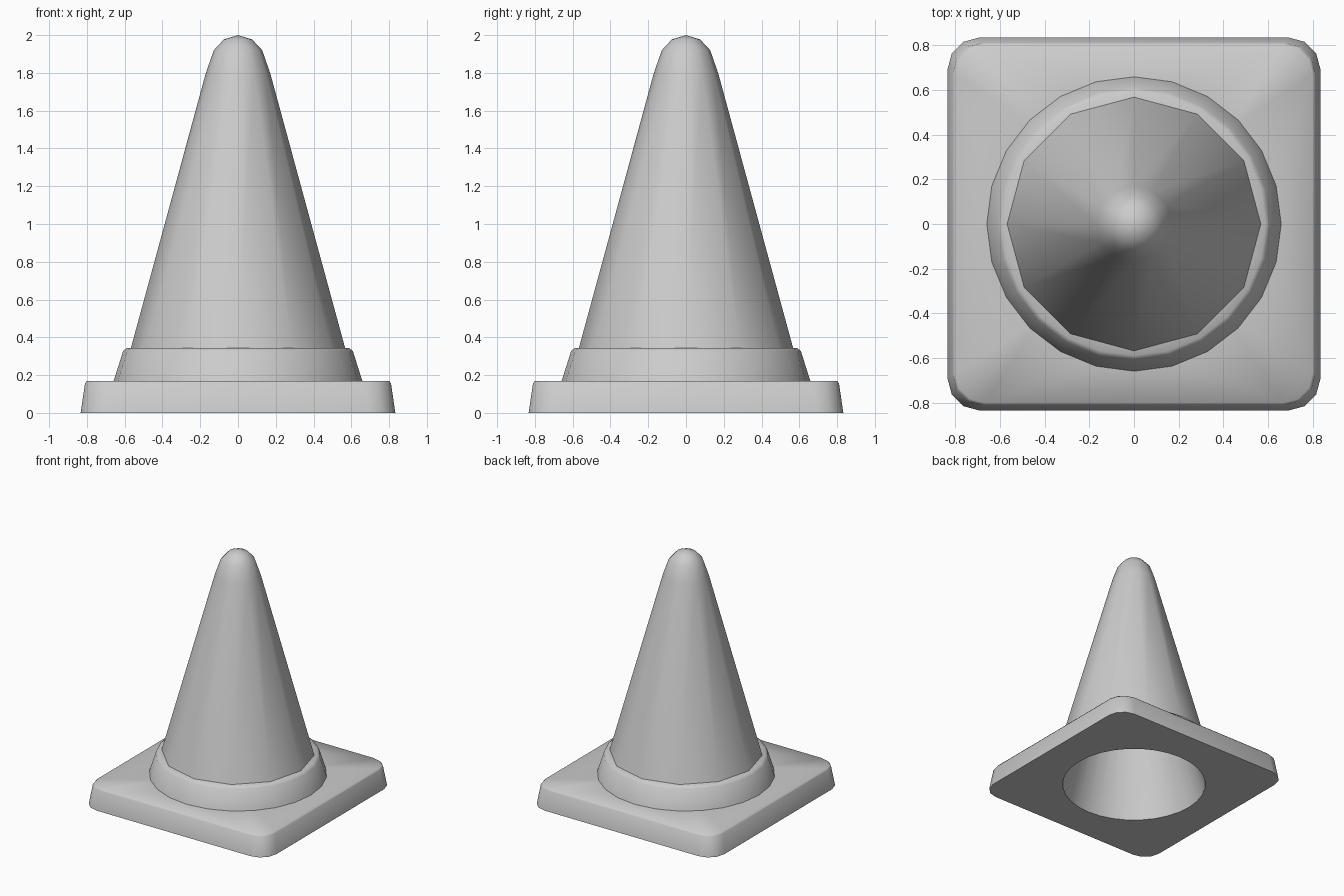
import bpy, bmesh, math

if "Cube" in bpy.data.objects:
    bpy.data.objects.remove(bpy.data.objects["Cube"])

plastic = bpy.data.materials.new("grey_plastic")
plastic.diffuse_color = (0.6, 0.6, 0.6, 1)
plastic.use_nodes = True
plastic.node_tree.nodes["Principled BSDF"].inputs["Base Color"].default_value = plastic.diffuse_color


def circle(r, z, n):
    return [(r * math.cos(2 * math.pi * i / n), r * math.sin(2 * math.pi * i / n), z) for i in range(n)]


def rounded_square(half, z):
    # four corner arcs of three segments each, scaled with the square
    rad = half * 0.168
    pts = []
    for q in range(4):
        mid = math.pi / 4 + q * math.pi / 2
        cx = math.copysign(half - rad, math.cos(mid))
        cy = math.copysign(half - rad, math.sin(mid))
        for s in range(4):
            a = math.radians(90 * q + 30 * s)
            pts.append((cx + rad * math.cos(a), cy + rad * math.sin(a), z))
    return pts


def loft(bm, rings):
    # rings listed upwards face out, rings listed downwards face in
    rows = [[bm.verts.new(p) for p in ring] for ring in rings]
    for a, b in zip(rows, rows[1:]):
        n = len(a)
        for i in range(n):
            j = (i + 1) % n
            bm.faces.new((a[i], a[j], b[j], b[i]))
    return rows


def loop_edges(bm, row):
    out = []
    for i, v in enumerate(row):
        w = row[(i + 1) % len(row)]
        out.append(bm.edges.get((v, w)) or bm.edges.new((v, w)))
    return out


def fill_between(bm, outer, inner, up):
    res = bmesh.ops.triangle_fill(bm, use_beauty=True, normal=(0, 0, up),
                                  edges=loop_edges(bm, outer) + loop_edges(bm, inner))
    for f in res["geom"]:
        if isinstance(f, bmesh.types.BMFace):
            f.normal_update()
            if f.normal.z * up < 0:
                f.normal_flip()


def finish(bm, name, angle=50):
    me = bpy.data.meshes.new(name)
    bm.to_mesh(me)
    bm.free()
    me.materials.append(plastic)
    ob = bpy.data.objects.new(name, me)
    bpy.context.collection.objects.link(ob)
    bpy.ops.object.select_all(action='DESELECT')
    ob.select_set(True)
    bpy.context.view_layer.objects.active = ob
    bpy.ops.object.shade_smooth_by_angle(angle=math.radians(angle))


# square base with rounded corners, bevelled rim and a round opening
bm = bmesh.new()
rows = loft(bm, [rounded_square(h, z) for h, z in ((0.833, 0), (0.81, 0.157), (0.80, 0.17))])
# hollow inside of the cone, rising from the opening
hollow = loft(bm, [circle(r, z, 32) for r, z in ((0.03, 1.88), (0.07, 1.8), (0.55, 0))])
bm.faces.new(list(hollow[0])[::-1])
fill_between(bm, rows[0], hollow[-1], -1)
top_hole = [bm.verts.new(p) for p in circle(0.6, 0.17, 24)]
fill_between(bm, rows[-1], top_hole, 1)
finish(bm, "base")

# round collar with a softened upper edge
bm = bmesh.new()
loft(bm, [circle(r, z, 24) for r, z in ((0.658, 0.17), (0.608, 0.328), (0.588, 0.344), (0.5, 0.344))])
finish(bm, "collar")

# twelve-sided cone with a rounded tip
bm = bmesh.new()
rows = loft(bm, [circle(r, z, 12) for r, z in ((0.567, 0.344), (0.17, 1.8), (0.128, 1.92), (0.075, 1.977))])
tip = bm.verts.new((0, 0, 2))
last = rows[-1]
for i in range(12):
    bm.faces.new((last[i], last[(i + 1) % 12], tip))
finish(bm, "cone")
